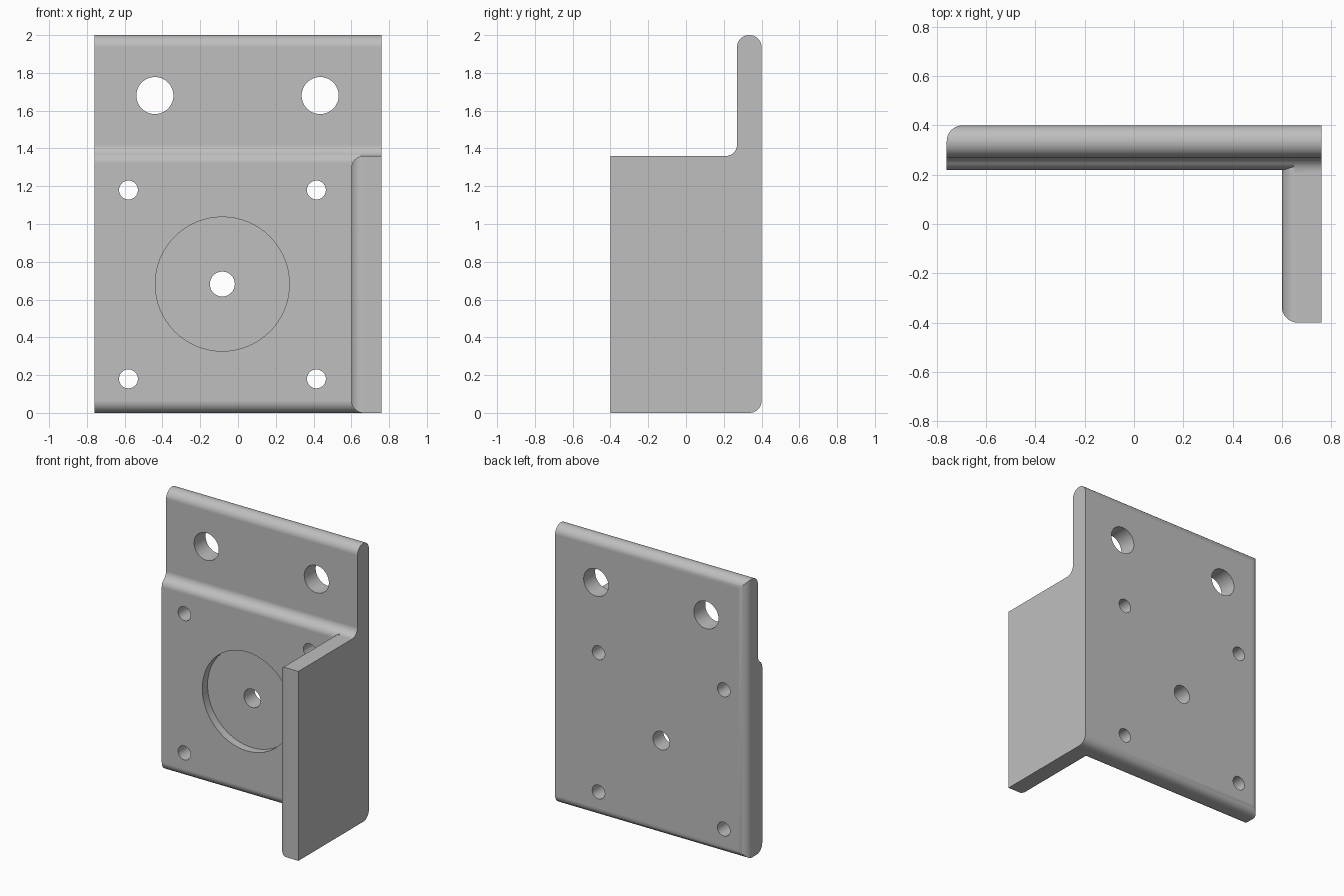
import bpy
import bmesh
from math import sin, cos, atan2, pi
from mathutils import Vector

cube = bpy.data.objects.get("Cube")
if cube:
    bpy.data.objects.remove(cube, do_unlink=True)

R = 0.064      # edge radius of the casting
STEPS = 10     # segments per quarter round

steel = bpy.data.materials.new("plain grey metal")
steel.use_nodes = True
GREY = (0.52, 0.52, 0.52, 1)
steel.diffuse_color = GREY
steel.node_tree.nodes["Principled BSDF"].inputs["Base Color"].default_value = GREY


def arc(centre, radius, start, end, steps=STEPS):
    return [(centre[0] + radius * cos(start + (end - start) * i / steps),
             centre[1] + radius * sin(start + (end - start) * i / steps))
            for i in range(steps + 1)]


def rounded(corners):
    """Outline from (u, v) points; a third value rounds that square corner."""
    out = []
    for i, c in enumerate(corners):
        p = Vector(c[:2])
        if len(c) == 2:
            out.append(p)
            continue
        a = (Vector(corners[i - 1][:2]) - p).normalized()
        b = (Vector(corners[(i + 1) % len(corners)][:2]) - p).normalized()
        centre = p + c[2] * (a + b)
        for k in range(STEPS + 1):
            t = pi / 2 * k / STEPS
            out.append(centre - c[2] * (b * cos(t) + a * sin(t)))
    return out


def prism(name, outline, axis, low, high):
    """Extrude an outline along an axis; the other two axes keep their order."""
    def place(p, w):
        co = [p[0], p[1]]
        co.insert("xyz".index(axis), w)
        return co
    bm = bmesh.new()
    face = bm.faces.new([bm.verts.new(place(p, low)) for p in outline])
    top = bmesh.ops.extrude_face_region(bm, geom=[face])["geom"]
    move = Vector(place((0, 0), high - low))
    bmesh.ops.translate(bm, vec=move, verts=[v for v in top if isinstance(v, bmesh.types.BMVert)])
    bmesh.ops.recalc_face_normals(bm, faces=bm.faces)
    mesh = bpy.data.meshes.new(name)
    bm.to_mesh(mesh)
    bm.free()
    mesh.materials.append(steel)
    obj = bpy.data.objects.new(name, mesh)
    bpy.context.collection.objects.link(obj)
    return obj


def combine(target, tool, operation):
    tool.hide_render = True
    mod = target.modifiers.new(operation.lower(), 'BOOLEAN')
    mod.operation, mod.object, mod.solver = operation, tool, 'EXACT'
    bpy.context.view_layer.objects.active = target
    bpy.ops.object.modifier_apply(modifier=mod.name)
    bpy.data.objects.remove(tool, do_unlink=True)


# Stepped back plate: side profile with a smooth S-shaped shoulder
hollow, bulge = (0.21, 1.42), (0.28, 1.3225)
turn = atan2(bulge[1] - hollow[1], bulge[0] - hollow[0])
shoulder = arc(hollow, 0.06, 0, turn) + arc(bulge, 0.06, turn + pi, pi)[1:]
profile = rounded([(0.40, 0, R), (0.40, 2, R), (0.27, 2, R)]
                  + shoulder + [(0.22, 0, R)])
bracket = prism("mounting_bracket", profile, "x", -0.76, 0.76)

# Rounded vertical edge at the back of the plate
plan = rounded([(-0.76, 0), (0.9, 0), (0.9, 0.40), (-0.76, 0.40, R)])
combine(bracket, prism("plate_plan", plan, "z", -0.1, 2.1), 'INTERSECT')

# Side flange with rounded inner edges
flange_front = rounded([(0.60, 0, R), (0.76, 0), (0.76, 1.36), (0.60, 1.36, R)])
flange = prism("side_flange", flange_front, "y", -0.40, 0.32)
flange_plan = rounded([(0.60, -0.40, R), (0.9, -0.40), (0.9, 0.5), (0.60, 0.5)])
combine(flange, prism("flange_plan", flange_plan, "z", -0.1, 1.5), 'INTERSECT')
combine(bracket, flange, 'UNION')

# Fillet between the flange top and the plate
fillet = arc(hollow, 0.06, 0, -pi / 2) + [(0.21, 1.30), (0.32, 1.30), (0.32, 1.42)]
combine(bracket, prism("flange_fillet", fillet, "x", 0.65, 0.76), 'UNION')


# Through holes and the shallow round recess
def drill(x, z, radius, back=0.6):
    circle = arc((x, z), radius, 0, 2 * pi, 64)[:-1]
    combine(bracket, prism("drill", circle, "y", 0.1, back), 'DIFFERENCE')


drill(-0.083, 0.682, 0.355, back=0.28)
drill(-0.083, 0.682, 0.066)
for x in (-0.58, 0.415):
    for z in (0.18, 1.18):
        drill(x, z, 0.05)
for x in (-0.44, 0.435):
    drill(x, 1.68, 0.098)

# Smooth rounds, crisp edges, flat faces kept flat
bpy.ops.object.select_all(action='DESELECT')
bracket.select_set(True)
bpy.context.view_layer.objects.active = bracket
bpy.ops.object.shade_smooth_by_angle(angle=pi / 6)
weighted = bracket.modifiers.new("flat_faces", 'WEIGHTED_NORMAL')
weighted.keep_sharp = True
